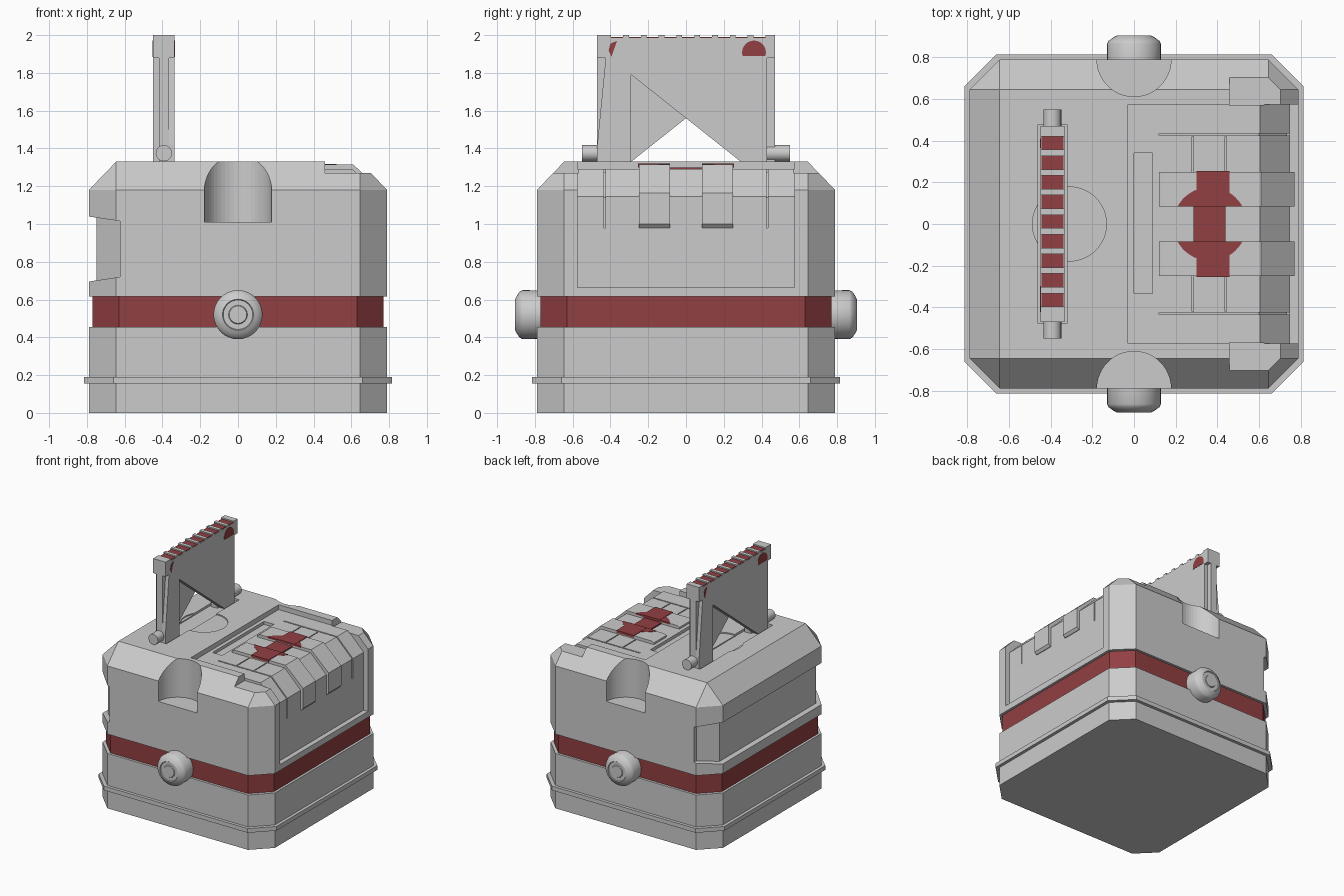
import bpy, bmesh
from math import sin, cos, pi, radians

if "Cube" in bpy.data.objects:
    bpy.data.objects.remove(bpy.data.objects["Cube"])

RED = bpy.data.materials.new("dark_red")
RED.diffuse_color = (0.29, 0.05, 0.055, 1)
RED.use_nodes = True
RED.node_tree.nodes["Principled BSDF"].inputs["Base Color"].default_value = RED.diffuse_color


def finish(name, bm, mat=None, smooth=False):
    bmesh.ops.remove_doubles(bm, verts=bm.verts, dist=1e-5)
    bmesh.ops.recalc_face_normals(bm, faces=bm.faces)
    me = bpy.data.meshes.new(name)
    bm.to_mesh(me)
    bm.free()
    ob = bpy.data.objects.new(name, me)
    bpy.context.collection.objects.link(ob)
    if mat:
        me.materials.append(mat)
    if smooth:
        bpy.ops.object.select_all(action='DESELECT')
        ob.select_set(True)
        bpy.context.view_layer.objects.active = ob
        bpy.ops.object.shade_smooth_by_angle(angle=radians(35))
    return ob


def loft(bm, rings):
    """Bridge point rings in order and cap both ends."""
    loops = [[bm.verts.new(p) for p in r] for r in rings]
    n = len(loops[0])
    for a, b in zip(loops, loops[1:]):
        for i in range(n):
            j = (i + 1) % n
            bm.faces.new((a[i], a[j], b[j], b[i]))
    bm.faces.new(loops[0][::-1])
    bm.faces.new(loops[-1])


def prism(name, axis, parts, mat=None, smooth=False):
    """Extrude 2D outlines along an axis; parts = [(points, start, end), ...]."""
    place = {'x': lambda p, t: (t, p[0], p[1]),
             'y': lambda p, t: (p[0], t, p[1]),
             'z': lambda p, t: (p[0], p[1], t)}[axis]
    bm = bmesh.new()
    for pts, a, b in parts:
        loft(bm, [[place(p, t) for p in pts] for t in (a, b)])
    return finish(name, bm, mat, smooth)


def rect(a, b, c, d):
    return [(a, c), (b, c), (b, d), (a, d)]


def arc(cx, cy, r, a0=0, a1=360, n=32):
    full = a1 - a0 == 360
    steps = n if full else n + 1
    return [(cx + r * cos(radians(a0 + (a1 - a0) * i / n)),
             cy + r * sin(radians(a0 + (a1 - a0) * i / n))) for i in range(steps)]


def octa(z, h, c):
    return [(x, y, z) for x, y in ((h, -c), (h, c), (c, h), (-c, h),
                                   (-h, c), (-h, -c), (-c, -h), (c, -h))]


def shell(name, levels, mat=None):
    bm = bmesh.new()
    loft(bm, [octa(*l) for l in levels])
    return finish(name, bm, mat)


def cut(ob, cutter):
    m = ob.modifiers.new("cut", 'BOOLEAN')
    m.operation, m.solver, m.object = 'DIFFERENCE', 'EXACT', cutter
    bpy.context.view_layer.objects.active = ob
    bpy.ops.object.modifier_apply(modifier=m.name)
    bpy.data.objects.remove(cutter)


# Stacked casing: base with rim, red band, upper casing with sloped shoulders
shell("base", [(0, .79, .645), (.455, .79, .645)])
shell("base_rim", [(.155, .815, .66), (.19, .815, .66)])
shell("red_band", [(.45, .77, .63), (.62, .77, .63)], RED)
upper = shell("upper_casing", [(.615, .79, .645), (1.18, .79, .645), (1.33, .645, .645)])

# Lid recess over the top and right side
cut(upper, prism("lid_cut", 'y', [([(-.03, 1.29), (.605, 1.29), (.75, 1.145), (.75, .665),
                                    (1, .665), (1, 1.5), (-.03, 1.5)], -.575, .575)]))
# Round sockets in the front and back shoulders
for s in (-1, 1):
    cut(upper, prism("socket_cut", 'z', [(arc(0, .79 * s, .178, n=48), 1.01, 1.5)]))
    # Shoulder notches beside the lid
    cut(upper, prism("notch_cut", 'z', [(rect(.46, 1, min(.57 * s, s), max(.57 * s, s)), 1.27, 1.5)]))
    # Thin seams on the lid
    cut(upper, prism("seam_cut", 'y', [([(.12, 1.5), (.12, 1.275), (.6, 1.275), (.735, 1.14),
                                         (.735, .98), (1, .98), (1, 1.5)], .425 * s, .435 * s)]))
    for x in (.283, .441):
        cut(upper, prism("cross_seam_cut", 'z',
                         [(rect(x - .004, x + .004, min(.24 * s, .42 * s), max(.24 * s, .42 * s)), 1.28, 1.5)]))
# Long slot, round dish and handle seat in the top
cut(upper, prism("slot_cut", 'z', [(rect(0, .09, -.335, .34), 1.265, 1.5)]))
cut(upper, prism("dish_cut", 'z', [(arc(-.31, 0, .178, n=48), 1.32, 1.5)]))
cut(upper, prism("seat_cut", 'z', [(rect(-.462, -.323, -.478, .478), 1.312, 1.5)]))

# Grip recess wrapping the left side, flaring outwards
grip = prism("grip_cut", 'z', [([(-1, -.95), (-.625, -.95), (-.625, -.757), (-.75, -.632),
                                 (-.75, .632), (-.625, .757), (-.625, .95), (-1, .95)], .72, 1.015)])
for v in grip.data.vertices:
    v.co.z += (.15 if v.co.z > .9 else -.15) * (-.625 - v.co.x)
cut(upper, grip)

# Lid latches folding over the right edge
latch = [(.12, 1.28), (.12, 1.305), (.14, 1.315), (.61, 1.315), (.772, 1.165),
         (.772, 1.0), (.755, .98), (.74, .98), (.74, 1.14), (.6, 1.28)]
prism("latches", 'y', [(latch, .085 * s, .25 * s) for s in (-1, 1)])

# Red emblem-free inlay on the lid: bar plus rounded wings
prism("inlay_bar", 'z', [(rect(.30, .46, .085, .255), 1.30, 1.32),
                         (rect(.30, .46, -.255, -.085), 1.30, 1.32),
                         (rect(.285, .44, -.085, .085), 1.28, 1.30)], RED)
prism("inlay_wings", 'z', [(arc(.365, 0, .177, a, a + 122.6, 20), 1.305, 1.318)
                           for a in (28.7, 208.7)], RED)

# Side knobs, turned profile (radius, distance from centre)
knob = [(.128, .76), (.13, .865), (.122, .88), (.1, .896), (.082, .905),
        (.078, .899), (.05, .899), (.046, .905), (.01, .905)]
for s, name in ((-1, "front_knob"), (1, "back_knob")):
    bm = bmesh.new()
    loft(bm, [[(x, s * d, z) for x, z in arc(0, .52, r)] for r, d in knob])
    finish(name, bm, smooth=True)

# Handle: two half plates turned half a circle from each other, each with a corner opening
CX = -.3925
plate = [(-.47, 1.312), (-.47, 1.42), (-.425, 1.88), (-.47, 1.88), (-.47, 1.985), (.47, 1.985),
         (.47, 1.88), (.43, 1.88), (.43, 1.312), (.3127, 1.312), (-.29, 1.79), (-.29, 1.312)]
prism("handle", 'x', [([(s * y, z) for y, z in plate], CX, CX + s * .0575) for s in (1, -1)])
prism("handle_edge_ribs", 'z', [(rect(CX - .027, CX + .027, min(.42 * s, .47 * s), max(.42 * s, .47 * s)),
                                 1.312, 1.885) for s in (-1, 1)])
prism("handle_pivots", 'y', [(arc(CX, 1.375, .043, n=24), .4 * s, .55 * s) for s in (-1, 1)], smooth=True)

# Grip teeth with red strips between them
centres = [.012 + .0942 * i for i in range(-4, 5)]
edges = [-.47] + [e for c in centres for e in (c - .032, c + .032)] + [.47]
prism("grip_teeth", 'z', [(rect(CX - .0575, CX + .0575, edges[i], edges[i + 1]), 1.984, 2.0)
                          for i in range(0, len(edges), 2)])
prism("grip_strips", 'z', [(rect(CX - .053, CX + .053, c - .032, c + .032), 1.98, 1.99)
                           for c in centres], RED)

# Red marks on both handle faces
dome = arc(.36, 1.908, .063, -17, 197, 18)
chip = [(-.41, 1.92), (-.40, 1.955), (-.365, 1.97), (-.395, 1.885)]
prism("handle_marks", 'x', [([(s * y, z) for y, z in m], CX + s * .05, CX + s * .0595)
                            for m in (dome, chip) for s in (1, -1)], RED)
